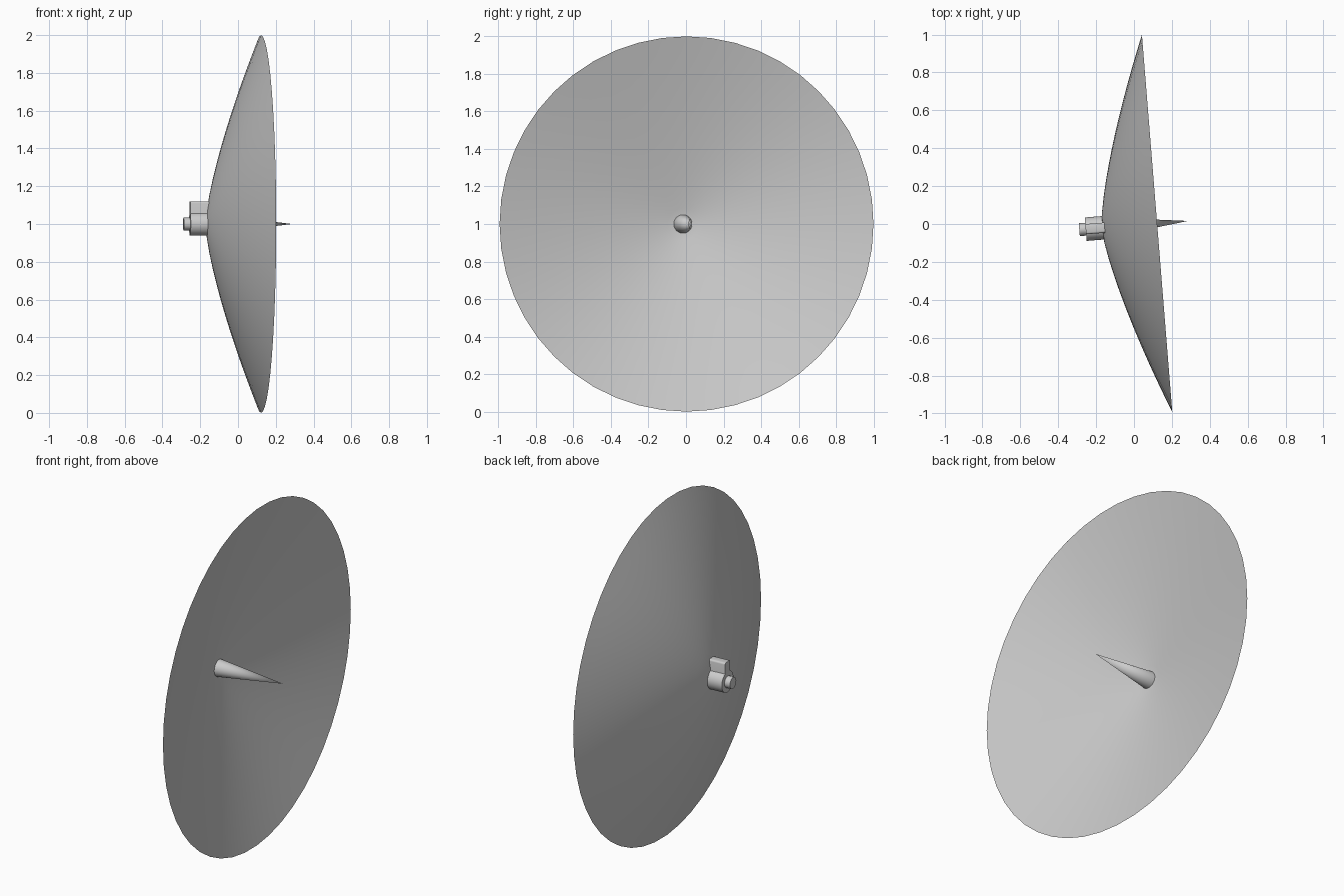
import bpy
import bmesh
from math import radians, pi
from mathutils import Matrix, Vector

cube = bpy.data.objects.get("Cube")
if cube:
    bpy.data.objects.remove(cube, do_unlink=True)

grey = bpy.data.materials.new("light_grey")
grey.use_nodes = True
COLOUR = (0.6, 0.6, 0.6, 1)
grey.diffuse_color = COLOUR
grey.node_tree.nodes["Principled BSDF"].inputs["Base Color"].default_value = COLOUR

# Dish frame: local z is the dish axis, origin at the rim centre
FRAME = (Matrix.Translation((0.122, 0.003, 1.0))
         @ Matrix.Rotation(radians(4.6), 4, 'Z')
         @ Matrix.Rotation(radians(90), 4, 'Y'))


def finish(name, bm):
    bmesh.ops.recalc_face_normals(bm, faces=bm.faces)
    mesh = bpy.data.meshes.new(name)
    bm.to_mesh(mesh)
    bm.free()
    mesh.materials.append(grey)
    obj = bpy.data.objects.new(name, mesh)
    bpy.context.collection.objects.link(obj)
    obj.matrix_world = FRAME
    bpy.ops.object.select_all(action='DESELECT')
    obj.select_set(True)
    bpy.context.view_layer.objects.active = obj
    bpy.ops.object.shade_smooth_by_angle(angle=radians(30))
    return obj


def lathe(name, profile, sides):
    """Spin (radius, height) points around the dish axis."""
    bm = bmesh.new()
    verts = [bm.verts.new((r, 0, h)) for r, h in profile]
    edges = [bm.edges.new(pair) for pair in zip(verts, verts[1:])]
    bmesh.ops.spin(bm, geom=verts + edges, cent=(0, 0, 0), axis=(0, 0, 1),
                   angle=2 * pi, steps=sides, use_duplicate=False)
    bmesh.ops.remove_doubles(bm, verts=bm.verts, dist=0.0001)
    return finish(name, bm)


# Dish: shallow curved back and a slightly shallower, more conical bowl
RINGS = 12
radii = [i / RINGS for i in range(RINGS + 1)]
back = [(r, 0.295 * (r ** 1.36 - 1)) for r in radii]
bowl = [(r, 0.245 * (r ** 1.2 - 1)) for r in reversed(radii[:-1])]
lathe("dish", back + bowl, 48)

# Feed spike in the middle of the bowl
lathe("feed_spike", [(0, -0.26), (0.052, -0.26), (0, 0.164)], 32)

# Mounting hub and its smaller end shaft
lathe("mount_hub", [(0, -0.27), (0.062, -0.27), (0.062, -0.378), (0, -0.378)], 32)
lathe("mount_shaft", [(0, -0.37), (0.034, -0.37), (0.034, -0.412), (0, -0.412)], 24)

# Upright tab on top of the hub
bm = bmesh.new()
bmesh.ops.create_cube(bm, size=1)
bmesh.ops.scale(bm, vec=Vector((0.12, 0.054, 0.108)), verts=bm.verts)
bmesh.ops.translate(bm, vec=Vector((-0.06, 0, -0.324)), verts=bm.verts)
top_edges = [e for e in bm.edges
             if all(v.co.x < -0.1 for v in e.verts)
             and abs(e.verts[0].co.z - e.verts[1].co.z) > 0.05]
bmesh.ops.bevel(bm, geom=top_edges, offset=0.01, segments=3, profile=0.5, affect='EDGES')
finish("mount_tab", bm)
